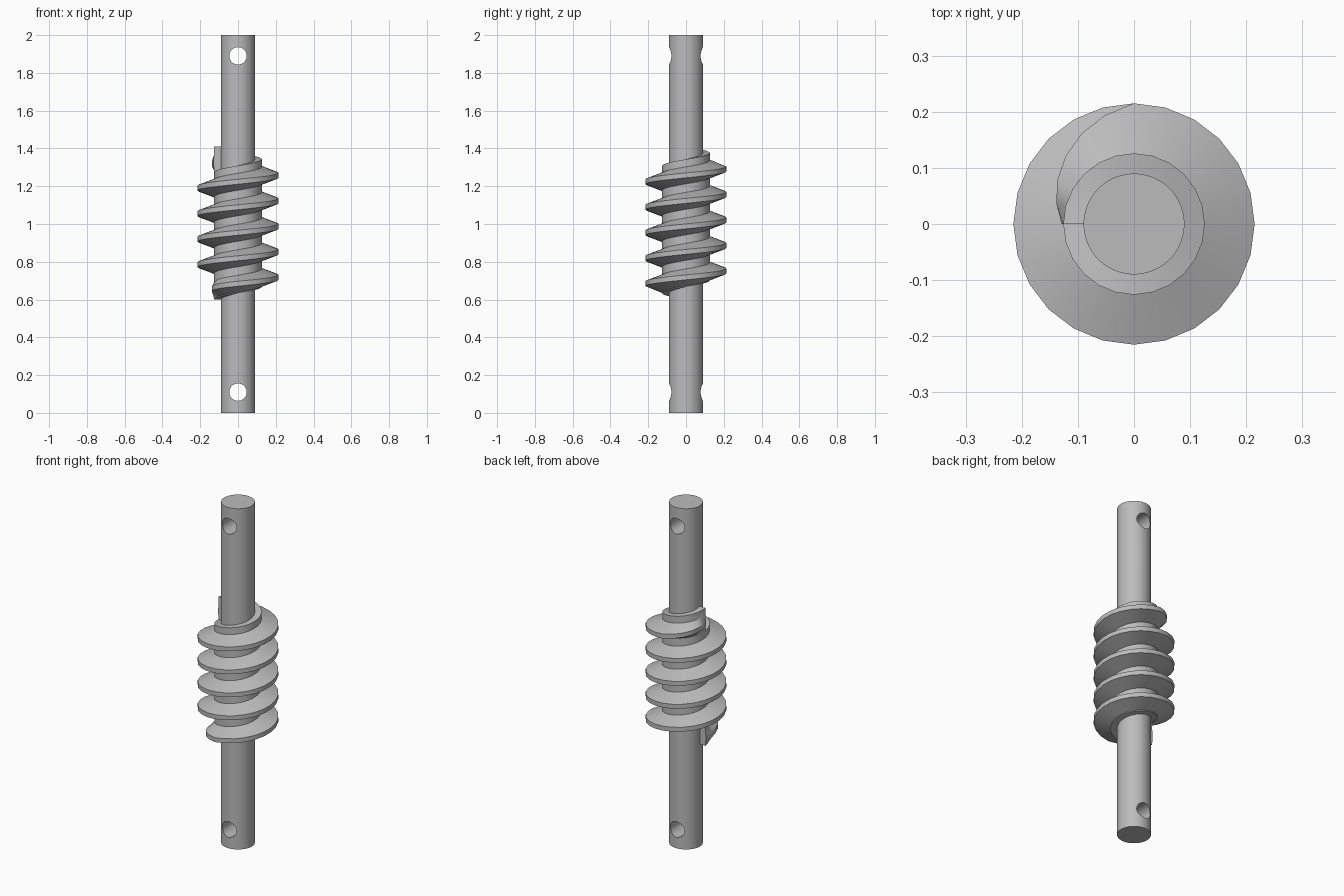
import bpy, bmesh
from math import sin, cos, pi, radians

cube = bpy.data.objects.get("Cube")
if cube:
    bpy.data.objects.remove(cube)

SHAFT_R, ROOT_R, CREST_R = 0.09, 0.126, 0.215
PITCH, TURNS, STEPS, START_Z = 0.135, 5, 24, 0.6

steel = bpy.data.materials.new("grey steel")
steel.use_nodes = True
colour = (0.5, 0.5, 0.5, 1)
steel.diffuse_color = colour
steel.node_tree.nodes["Principled BSDF"].inputs["Base Color"].default_value = colour


def smooth(obj):
    bpy.ops.object.select_all(action='DESELECT')
    obj.select_set(True)
    bpy.context.view_layer.objects.active = obj
    bpy.ops.object.shade_smooth_by_angle(angle=radians(30))


def cylinder(name, radius, depth, location, rotation=(0, 0, 0), sides=48):
    bpy.ops.mesh.primitive_cylinder_add(vertices=sides, radius=radius, depth=depth,
                                        location=location, rotation=rotation)
    obj = bpy.context.object
    obj.name = name
    obj.data.materials.append(steel)
    return obj


# Shaft with a cross-drilled pin hole near each end
shaft = cylinder("shaft", SHAFT_R, 2, (0, 0, 1))
for end, z in (("lower", 0.11), ("upper", 1.89)):
    cutter = cylinder(end + "_pin_hole_cutter", 0.046, 0.5, (0, 0, z), (pi / 2, 0, 0), 32)
    cutter.hide_render = True
    drill = shaft.modifiers.new(end + " pin hole", 'BOOLEAN')
    drill.operation = 'DIFFERENCE'
    drill.solver = 'EXACT'
    drill.object = cutter
    bpy.context.view_layer.objects.active = shaft
    bpy.ops.object.modifier_apply(modifier=drill.name)
    bpy.data.objects.remove(cutter)
smooth(shaft)

# Helical thread: a tooth section swept around the shaft, fading out at both ends
bm = bmesh.new()
rings = []
total = TURNS * STEPS
for i in range(total + 1):
    angle = pi + 2 * pi * i / STEPS
    base = START_Z + PITCH * i / STEPS
    fade = min(1, i / (STEPS / 4), (total - i) / (STEPS / 4))
    crest = ROOT_R + 0.003 + (CREST_R - ROOT_R - 0.003) * fade
    inner = SHAFT_R - 0.005
    section = [(inner, 0), (ROOT_R, 0), (ROOT_R, 0.005), (crest, 0.037),
               (crest, 0.063), (ROOT_R, 0.095), (ROOT_R, PITCH), (inner, PITCH)]
    rings.append([bm.verts.new((r * cos(angle), r * sin(angle), base + h))
                  for r, h in section])
for a, b in zip(rings, rings[1:]):
    for j in range(len(a)):
        k = (j + 1) % len(a)
        bm.faces.new((a[j], b[j], b[k], a[k]))
bm.faces.new(rings[0])
bm.faces.new(rings[-1][::-1])
bmesh.ops.recalc_face_normals(bm, faces=bm.faces)
mesh = bpy.data.meshes.new("worm_thread")
bm.to_mesh(mesh)
bm.free()
mesh.materials.append(steel)
thread = bpy.data.objects.new("worm_thread", mesh)
bpy.context.collection.objects.link(thread)
smooth(thread)
